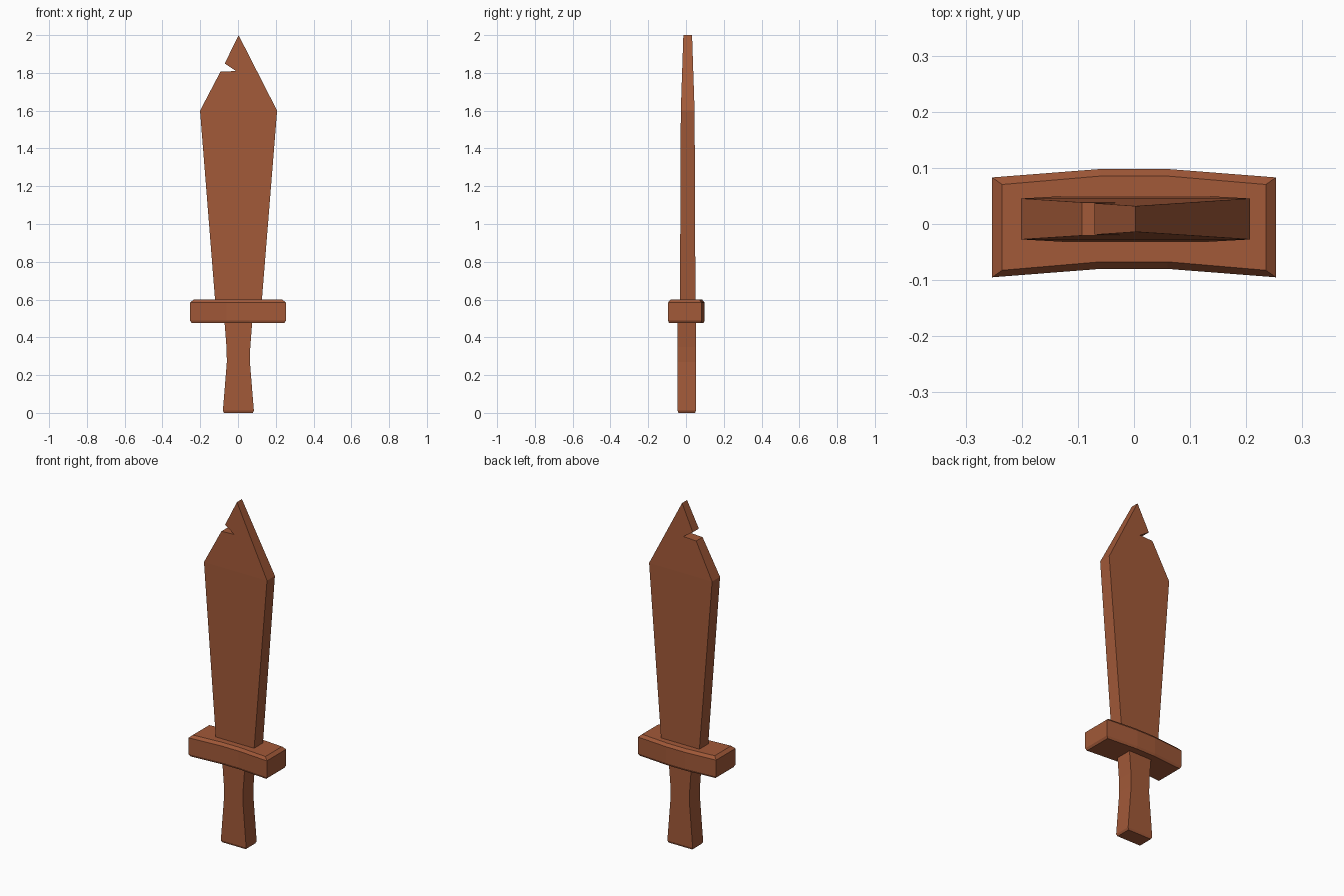
import bpy, bmesh

if "Cube" in bpy.data.objects:
    bpy.data.objects.remove(bpy.data.objects["Cube"])

wood = bpy.data.materials.new("reddish brown wood")
wood.diffuse_color = (0.36, 0.10, 0.04, 1)
wood.use_nodes = True
wood.node_tree.nodes["Principled BSDF"].inputs["Base Color"].default_value = wood.diffuse_color


def finish(name, bm):
    bmesh.ops.recalc_face_normals(bm, faces=bm.faces)
    mesh = bpy.data.meshes.new(name)
    bm.to_mesh(mesh)
    bm.free()
    mesh.materials.append(wood)
    obj = bpy.data.objects.new(name, mesh)
    bpy.context.collection.objects.link(obj)
    return obj


def loft(name, rings):
    """Bridge closed rings of points and cap both ends."""
    bm = bmesh.new()
    loops = [[bm.verts.new(p) for p in ring] for ring in rings]
    n = len(loops[0])
    for a, b in zip(loops, loops[1:]):
        for i in range(n):
            j = (i + 1) % n
            bm.faces.new((a[i], a[j], b[j], b[i]))
    bm.faces.new(loops[0])
    bm.faces.new(loops[-1])
    return finish(name, bm)


# Blade: notched outline, thinning towards the tip
outline = [(-0.12, 0.58), (0.125, 0.58), (0.207, 1.6), (0.003, 2.0),
           (-0.07, 1.85), (-0.01, 1.81), (-0.093, 1.806), (-0.201, 1.6)]


def half_thickness(z):
    if z < 1.6:
        return 0.041 - 0.0045 * (z - 0.6)
    return 0.0365 - 0.0135 * (z - 1.6) / 0.4


bm = bmesh.new()
front, back = [[bm.verts.new((x, 0.009 + s * half_thickness(z), z))
                for x, z in outline] for s in (-1, 1)]
for side in (front, back):
    bm.faces.new([side[i] for i in (0, 1, 2, 7)])       # main blade
    bm.faces.new([side[i] for i in (2, 3, 4, 5, 6, 7)])  # notched point
for i in range(len(outline)):
    j = (i + 1) % len(outline)
    bm.faces.new((front[i], front[j], back[j], back[i]))
finish("blade", bm)


# Crossguard: bar bowed backwards in the middle, chamfered top and bottom
def guard_ring(z, inset):
    xs = [-0.253 + inset, -0.06, 0.06, 0.253 - inset]
    ring = []
    for side, order in ((-1, xs), (1, xs[::-1])):
        for x in order:
            mid = 0.009 if abs(x) < 0.1 else -0.006
            ring.append((x, mid + side * (0.089 - 0.7 * inset), z))
    return ring


loft("crossguard", [guard_ring(0.475, 0.008), guard_ring(0.488, 0),
                    guard_ring(0.584, 0), guard_ring(0.6, 0.018)])

# Grip: waisted block with a small bevel at the foot
grip = [(0.0, 0.076, 0.044), (0.012, 0.082, 0.0485), (0.27, 0.061, 0.0485),
        (0.35, 0.063, 0.0485), (0.49, 0.074, 0.0485)]
loft("grip", [[(0.002 + sx * w, 0.004 + sy * d, z)
               for sx, sy in ((-1, -1), (1, -1), (1, 1), (-1, 1))]
              for z, w, d in grip])
